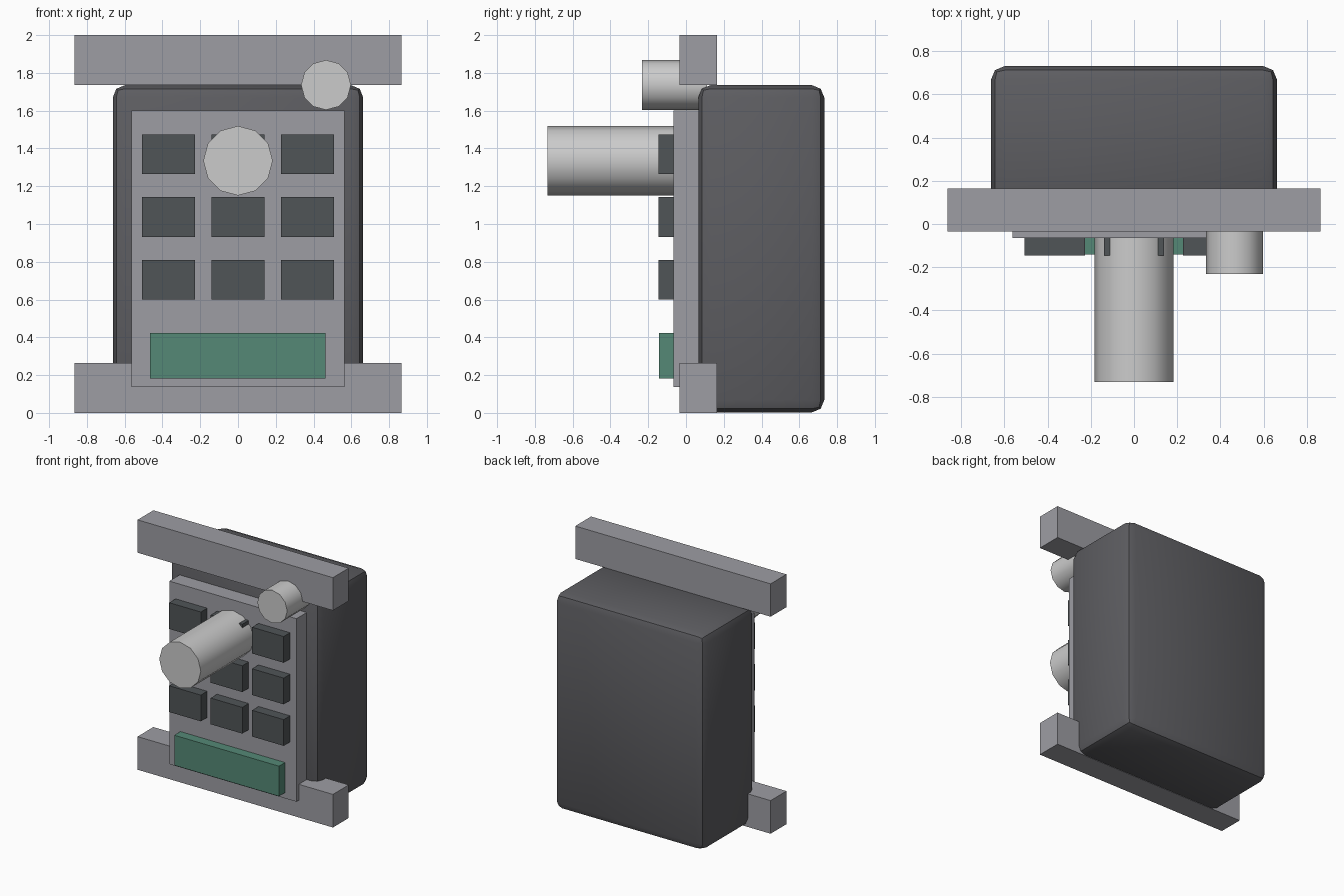
import bpy, math

if "Cube" in bpy.data.objects:
    bpy.data.objects.remove(bpy.data.objects["Cube"])


def material(name, rgb):
    m = bpy.data.materials.new(name)
    m.diffuse_color = (*rgb, 1)
    m.use_nodes = True
    m.node_tree.nodes["Principled BSDF"].inputs["Base Color"].default_value = m.diffuse_color
    return m


dark = material("dark_casing", (0.11, 0.11, 0.12))
charcoal = material("charcoal_key", (0.08, 0.09, 0.095))
grey = material("mid_grey", (0.34, 0.34, 0.37))
light = material("light_metal", (0.60, 0.60, 0.61))
green = material("green_display", (0.09, 0.25, 0.18))


def box(name, x, y, z, mat):
    """Box from (min, max) ranges."""
    bpy.ops.mesh.primitive_cube_add(size=1, location=[sum(r) / 2 for r in (x, y, z)])
    ob = bpy.context.object
    ob.name = name
    ob.scale = [r[1] - r[0] for r in (x, y, z)]
    bpy.ops.object.transform_apply(location=False, rotation=False, scale=True)
    ob.data.materials.append(mat)
    return ob


def rod(name, x, z, radius, y, mat):
    """Low-sided cylinder lying along y."""
    bpy.ops.mesh.primitive_cylinder_add(
        vertices=12, radius=radius, depth=y[1] - y[0],
        location=(x, sum(y) / 2, z), rotation=(math.pi / 2, 0, 0))
    ob = bpy.context.object
    ob.name = name
    ob.data.materials.append(mat)
    bpy.ops.object.shade_smooth_by_angle(angle=math.radians(35))
    return ob


# Casing with rounded edges
casing = box("casing", (-0.663, 0.663), (0.065, 0.732), (0.003, 1.735), dark)
bevel = casing.modifiers.new("rounded_edges", 'BEVEL')
bevel.width = 0.065
bevel.segments = 2
bpy.ops.object.modifier_apply(modifier=bevel.name)
bpy.ops.object.shade_smooth_by_angle(angle=math.radians(30))

# Mounting rails at the bottom and top
for name, z in (("lower_rail", (0, 0.265)), ("upper_rail", (1.737, 2.0))):
    box(name, (-0.865, 0.865), (-0.035, 0.165), z, grey)

# Front panel and display
box("front_panel", (-0.563, 0.563), (-0.065, 0.075), (0.137, 1.602), grey)
box("display", (-0.465, 0.462), (-0.142, -0.06), (0.183, 0.424), green)

# Keypad of 3 x 3 keys
for row in range(3):
    for col in range(3):
        cx, cz = (col - 1) * 0.367, 0.705 + row * 0.3325
        box(f"key_{row + 1}_{col + 1}", (cx - 0.14, cx + 0.14), (-0.146, -0.06),
            (cz - 0.105, cz + 0.105), charcoal)

# Long spindle and short knob
rod("spindle", 0, 1.335, 0.184, (-0.733, -0.05), light)
rod("knob", 0.466, 1.736, 0.132, (-0.232, 0.11), light)
